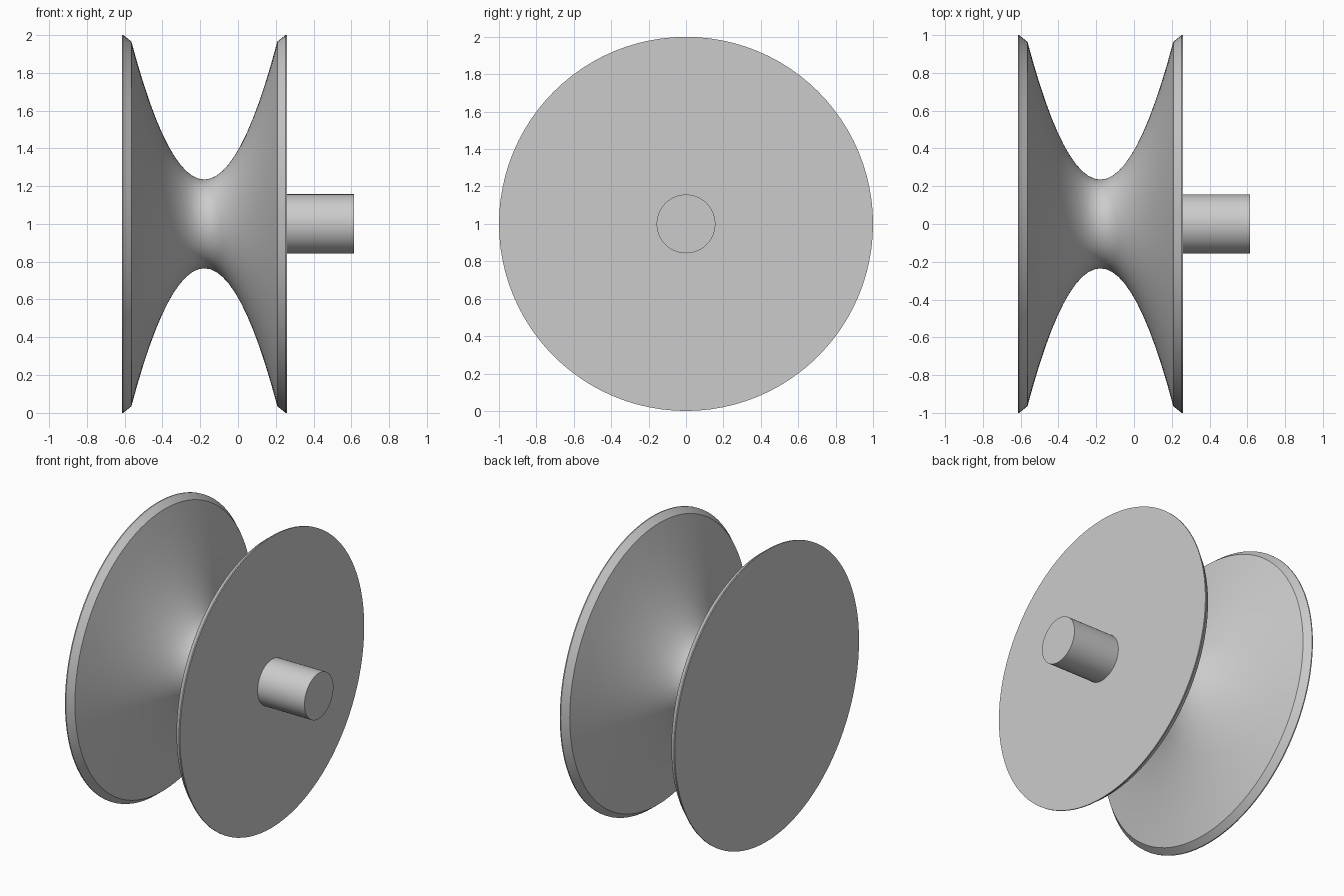
import bpy, bmesh, math
from mathutils import Matrix

if "Cube" in bpy.data.objects:
    bpy.data.objects.remove(bpy.data.objects["Cube"], do_unlink=True)

SIDES = 96
AXIS_Z = 1.0

grey = bpy.data.materials.new("plain grey")
grey.use_nodes = True
colour = (0.6, 0.6, 0.6, 1)
grey.diffuse_color = colour
grey.node_tree.nodes["Principled BSDF"].inputs["Base Color"].default_value = colour


def turned_part(name, profile):
    """Lathe (x, radius) points around the horizontal x axis and cap both ends."""
    bm = bmesh.new()
    rings = []
    for x, r in profile:
        angles = [2 * math.pi * i / SIDES for i in range(SIDES)]
        rings.append([bm.verts.new((x, r * math.cos(a), r * math.sin(a))) for a in angles])
    for a, b in zip(rings, rings[1:]):
        for i in range(SIDES):
            j = (i + 1) % SIDES
            bm.faces.new((a[i], a[j], b[j], b[i]))
    bm.faces.new(rings[0])
    bm.faces.new(rings[-1])
    bmesh.ops.recalc_face_normals(bm, faces=bm.faces[:])
    bm.transform(Matrix.Translation((0, 0, AXIS_Z)))
    mesh = bpy.data.meshes.new(name)
    bm.to_mesh(mesh)
    bm.free()
    mesh.materials.append(grey)
    obj = bpy.data.objects.new(name, mesh)
    bpy.context.collection.objects.link(obj)
    bpy.ops.object.select_all(action="DESELECT")
    obj.select_set(True)
    bpy.context.view_layer.objects.active = obj
    bpy.ops.object.shade_smooth_by_angle(angle=math.radians(30))
    return obj


# Spool: parabolic waist between two bevelled rims
MID, HALF, WAIST, LIP = -0.178, 0.386, 0.235, 0.965
STEPS = 24
rim = [(0.437, 1.0), (0.43, 1.0)]
profile = [(MID - d, r) for d, r in rim]
for i in range(STEPS + 1):
    t = 2 * i / STEPS - 1
    profile.append((MID + HALF * t, WAIST + (LIP - WAIST) * t * t))
profile += [(MID + d, r) for d, r in reversed(rim)]
turned_part("spool", profile)

# Peg: short round shaft on the left face
turned_part("peg", [(0.255, 0.157), (0.615, 0.157)])
